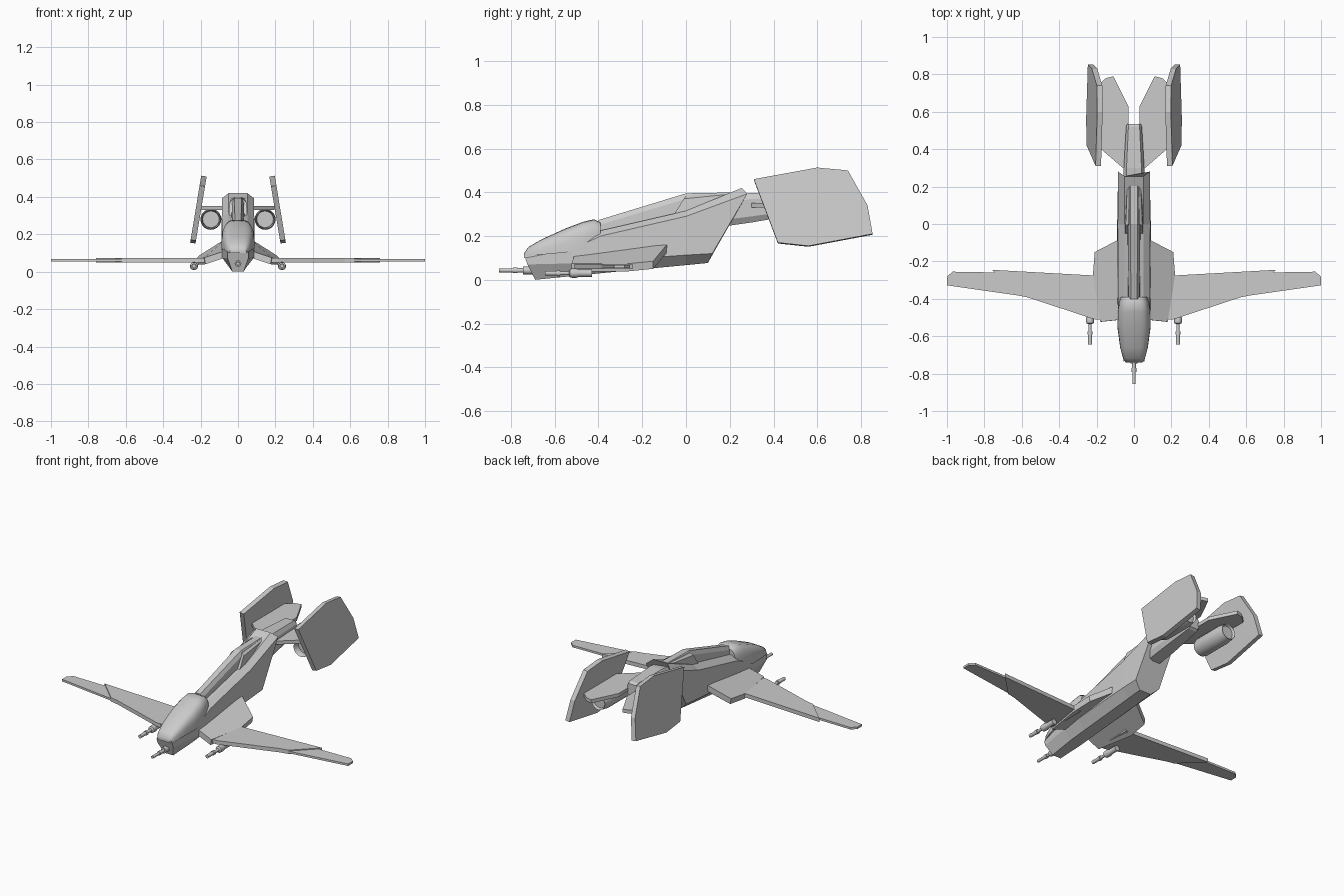
import bpy, bmesh, math
from mathutils import Vector

if "Cube" in bpy.data.objects:
    bpy.data.objects.remove(bpy.data.objects["Cube"])


def finish(name, bm, mirror=False, smooth=0):
    bmesh.ops.recalc_face_normals(bm, faces=bm.faces)
    me = bpy.data.meshes.new(name)
    bm.to_mesh(me)
    bm.free()
    ob = bpy.data.objects.new(name, me)
    bpy.context.collection.objects.link(ob)
    if mirror:
        mod = ob.modifiers.new("mirror", 'MIRROR')
        mod.use_mirror_merge = False
    if smooth:
        bpy.ops.object.select_all(action='DESELECT')
        ob.select_set(True)
        bpy.context.view_layer.objects.active = ob
        bpy.ops.object.shade_smooth_by_angle(angle=math.radians(smooth))
    return ob


def loft(name, rings, mirror=False, smooth=0):
    """Skin closed rings of equal length and cap both ends."""
    bm = bmesh.new()
    vs = [[bm.verts.new(p) for p in r] for r in rings]
    n = len(rings[0])
    for a, b in zip(vs, vs[1:]):
        for i in range(n):
            bm.faces.new((a[i], a[(i + 1) % n], b[(i + 1) % n], b[i]))
    bm.faces.new(vs[0])
    bm.faces.new(vs[-1])
    return finish(name, bm, mirror, smooth)


def sym(half):
    """Close a right-hand half section with its mirror image."""
    return list(half) + [(-x, y, z) for x, y, z in reversed(half)]


def section(y, *xz):
    return sym([(x, y, z) for x, z in xz])


def plate(name, pts, offset):
    """Mirrored slab: outline extruded by an offset vector."""
    o = Vector(offset)
    return loft(name, [pts, [Vector(p) + o for p in pts]], mirror=True)


def turned(name, x, z, profile, n=12, mirror=False):
    """Round part along y from (y, radius) steps."""
    rings = [[(x + r * math.cos(2 * math.pi * i / n), y, z + r * math.sin(2 * math.pi * i / n))
              for i in range(n)] for y, r in profile]
    return loft(name, rings, mirror, 35)


# Fuselage with chamfered edges and slanted rear
loft("fuselage", [
    sym([(.045, -.73, .12), (.055, -.735, .10), (.055, -.725, .07), (.03, -.69, 0)]),
    section(-.52, (.055, .18), (.085, .14), (.085, .075), (.04, .017)),
    section(-.39, (.05, .225), (.085, .20), (.09, .085), (.04, .03)),
    section(0, (.05, .315), (.087, .29), (.09, .113), (.04, .067)),
    sym([(.05, .255, .42), (.085, .28, .393), (.087, .12, .12), (.04, .10, .077)]),
])

# Rounded canopy
rings = []
for y, w, zb, zt in [(-.74, .045, .10, .122), (-.72, .058, .108, .15), (-.66, .074, .115, .185),
                     (-.55, .089, .125, .235), (-.47, .088, .14, .265), (-.42, .08, .155, .277),
                     (-.39, .07, .18, .262)]:
    ring = []
    for i in range(13):
        a = math.pi * i / 12
        c, s = math.cos(a), max(math.sin(a), 0)
        ring.append((w * math.copysign(abs(c) ** .55, c), y, zb + (zt - zb) * s ** .65))
    rings.append(ring)
loft("canopy", rings, smooth=40)

# Dorsal spine and the intake housing on it
loft("spine", [
    section(-.40, (.016, .273), (.03, .25), (.033, .19)),
    section(0, (.02, .395), (.032, .37), (.035, .29)),
    section(.25, (.02, .40), (.032, .39), (.035, .36)),
])
loft("intake_housing", [
    sym([(.03, .0, .385), (.045, -.01, .37), (.05, -.06, .29)]),
    section(.21, (.025, .397), (.036, .392), (.045, .34)),
])

# Tail boom
loft("tail_boom", [
    section(.18, (.04, .385), (.06, .35), (.06, .275), (.04, .245)),
    section(.30, (.04, .397), (.055, .37), (.055, .29), (.04, .262)),
    section(.52, (.03, .39), (.042, .37), (.042, .32), (.03, .30)),
    section(.535, (.027, .38), (.036, .365), (.036, .325), (.027, .31)),
])

# Sloped wing roots
plate("wing_root", [(.06, -.51, .115), (.075, -.08, .168), (.095, -.09, .158), (.21, -.15, .085),
                    (.22, -.28, .072), (.18, -.523, .075)], (-.006, 0, -.035))

# Main wings and thinner tips
plate("wing", [(x, y, .049) for x, y in [(.17, -.275), (.22, -.275), (.76, -.245), (.62, -.382),
                                         (.57, -.392), (.21, -.51), (.17, -.51)]], (0, 0, .024))
plate("wing_tip", [(x, y, .054) for x, y in [(.58, -.262), (.97, -.255), (1, -.282), (1, -.328),
                                             (.58, -.388)]], (0, 0, .013))

# Guns under the wings and in the nose
turned("wing_gun", .235, .03, [(-.645, .011), (-.59, .011), (-.59, .014), (-.575, .014), (-.575, .009),
                               (-.535, .009), (-.53, .02), (-.505, .022), (-.49, .017), (-.43, .017)],
       mirror=True)
turned("nose_gun", 0, .043, [(-.855, .009), (-.79, .009), (-.79, .013), (-.77, .013), (-.77, .01),
                             (-.745, .01), (-.745, .018), (-.68, .018)])

# Horizontal tail panels
plate("tail_plane", [(x, y, .33) for x, y in [(.03, .31), (.06, .30), (.176, .40), (.196, .42), (.196, .74),
                                              (.15, .78), (.11, .79), (.03, .63)]], (0, 0, .022))

# Canted tail fins
fin = [(.31, .46), (.60, .513), (.74, .50), (.83, .34), (.853, .21), (.56, .155), (.42, .17)]
plate("tail_fin", [(.256 - (z - .155) * .166, y, z) for y, z in fin], (-.029, 0, -.004))

# Engines hung beneath the tail panels
turned("engine", .145, .28, [(.46, .044), (.43, .046), (.42, .051), (.44, .056), (.62, .056),
                             (.67, .047), (.655, .04)], n=20, mirror=True)
